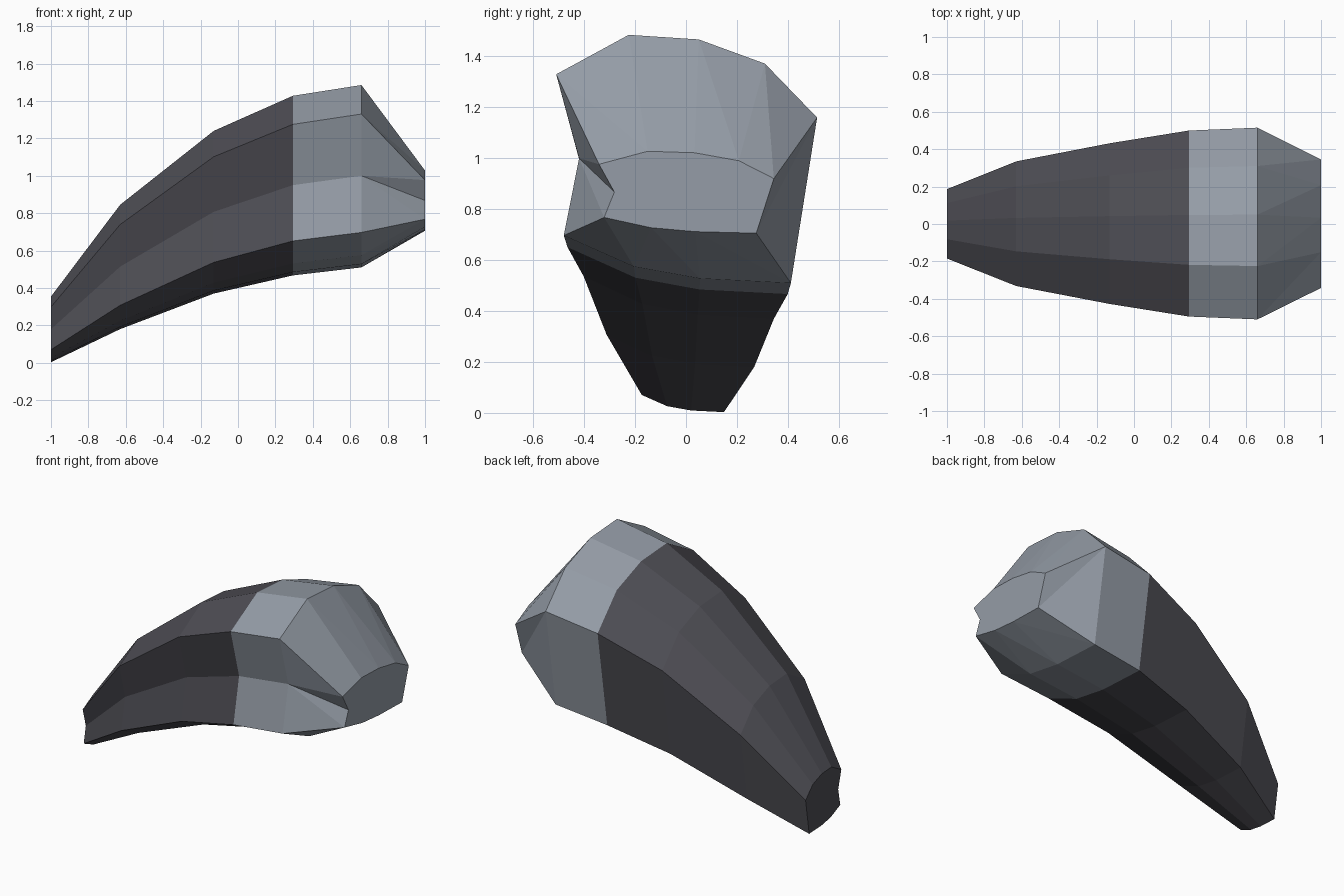
import bpy
import bmesh

if "Cube" in bpy.data.objects:
    bpy.data.objects.remove(bpy.data.objects["Cube"])

# Cross-section (y, height above section base), clockwise from the front shoulder
SECTION = [(-0.51, 0.82), (-0.225, 0.975), (0.05, 0.957), (0.31, 0.862),
           (0.515, 0.65), (0.412, 0.0), (0.055, 0.018), (-0.205, 0.065),
           (-0.48, 0.187), (-0.42, 0.49)]
N = len(SECTION)


def material(name, colour):
    mat = bpy.data.materials.new(name)
    mat.diffuse_color = (*colour, 1.0)
    mat.use_nodes = True
    mat.node_tree.nodes["Principled BSDF"].inputs["Base Color"].default_value = mat.diffuse_color
    return mat


def loft(name, stations, mat, cap_start=False, cap_end=False, split=False):
    """Skin scaled copies of the section; stations are (x, base z, y scale, z scale)."""
    bm = bmesh.new()
    rings = [[bm.verts.new((x, y * sy, base + h * sz)) for y, h in SECTION]
             for x, base, sy, sz in stations]
    for k, (a, b) in enumerate(zip(rings, rings[1:])):
        for i in range(N):
            j = (i + 1) % N
            if split and k == len(rings) - 2:
                # twisted end band: split each panel into two flat facets
                if i == 8:
                    bm.faces.new((a[i], a[j], b[i]))
                    bm.faces.new((a[j], b[j], b[i]))
                else:
                    bm.faces.new((a[i], a[j], b[j]))
                    bm.faces.new((a[i], b[j], b[i]))
            else:
                bm.faces.new((a[i], a[j], b[j], b[i]))
    if cap_start:
        bm.faces.new(rings[0])
    if cap_end:
        bm.faces.new(rings[-1])
    bmesh.ops.recalc_face_normals(bm, faces=bm.faces)
    # an open loft can be oriented inward, so check a top panel
    bm.faces.ensure_lookup_table()
    if bm.faces[1].normal.z < 0:
        bmesh.ops.reverse_faces(bm, faces=bm.faces)
    mesh = bpy.data.meshes.new(name)
    bm.to_mesh(mesh)
    bm.free()
    mesh.materials.append(mat)
    obj = bpy.data.objects.new(name, mesh)
    bpy.context.collection.objects.link(obj)
    return obj


dark = material("dark grey", (0.075, 0.074, 0.088))
light = material("blue grey", (0.30, 0.335, 0.385))

# Dark curved body, from the narrow tip to the joint
JOINT = (0.293, 0.467, 0.97, 0.985)
loft("curved_body",
     [(-1.0, 0.003, 0.362, 0.36), (-0.63, 0.18, 0.65, 0.682),
      (-0.13, 0.37, 0.838, 0.892), JOINT],
     dark, cap_start=True)

# Light collar with its tapered end
loft("end_collar",
     [JOINT, (0.66, 0.51, 1.0, 1.0), (1.0, 0.706, 0.67, 0.33)],
     light, cap_end=True, split=True)
